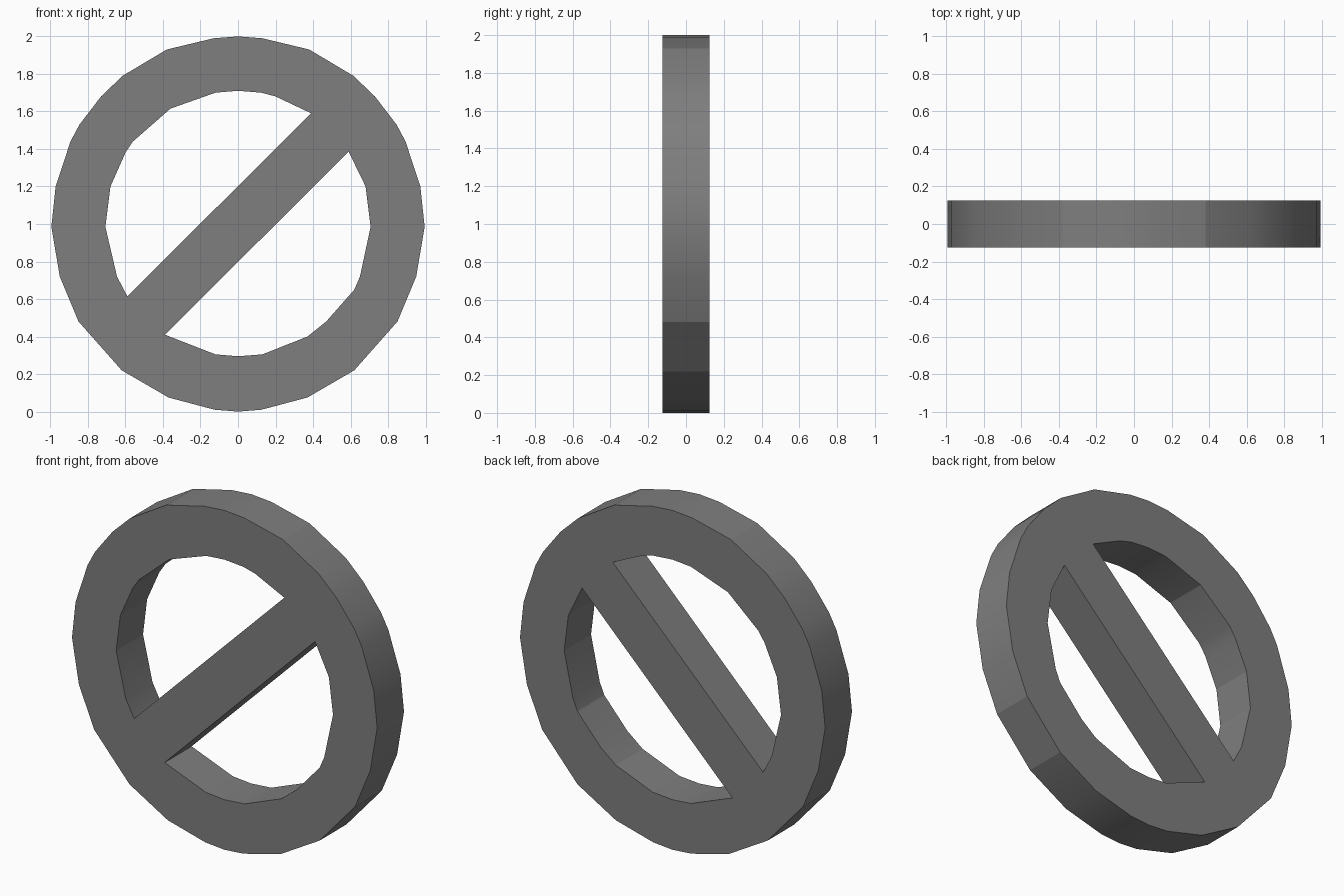
import bpy, bmesh, math

if "Cube" in bpy.data.objects:
    bpy.data.objects.remove(bpy.data.objects["Cube"])

HALF = 0.125  # half thickness of the sign

# Right half of the outer rim, top to bottom (x, z); the left half is mirrored
rim = [(0, 2), (.13, 1.99), (.38, 1.93), (.615, 1.79), (.73, 1.68), (.845, 1.53),
       (.893, 1.44), (.972, 1.2), (.995, .985), (.95, .72), (.85, .48),
       (.62, .22), (.37, .075), (.125, .01), (0, 0)]
outer = rim + [(-x, z) for x, z in reversed(rim[1:-1])]

# The two openings left on either side of the diagonal bar
upper_hole = [(.39, 1.59), (.2, 1.68), (.125, 1.7), (0, 1.71), (-.12, 1.7), (-.36, 1.615),
              (-.56, 1.44), (-.60, 1.38), (-.68, 1.2), (-.707, .985), (-.645, .72), (-.59, .615)]
lower_hole = [(-.39, .41), (-.12, .305), (0, .295), (.13, .305), (.37, .40), (.47, .48),
              (.62, .65), (.65, .72), (.707, .985), (.68, 1.2), (.59, 1.385)]

# Front plate: fill between the rim and the openings
bm = bmesh.new()
edges = []
for loop in (outer, upper_hole, lower_hole):
    vs = [bm.verts.new((x, -HALF, z)) for x, z in loop]
    edges += [bm.edges.new((v, vs[(i + 1) % len(vs)])) for i, v in enumerate(vs)]
bmesh.ops.triangle_fill(bm, use_beauty=True, edges=edges, normal=(0, -1, 0))

# Thickness
ext = bmesh.ops.extrude_face_region(bm, geom=bm.faces[:], use_keep_orig=True)
moved = [g for g in ext["geom"] if isinstance(g, bmesh.types.BMVert)]
bmesh.ops.translate(bm, verts=moved, vec=(0, 2 * HALF, 0))
bmesh.ops.recalc_face_normals(bm, faces=bm.faces[:])

mesh = bpy.data.meshes.new("prohibition_ring")
bm.to_mesh(mesh)
bm.free()
sign = bpy.data.objects.new("prohibition_ring", mesh)
bpy.context.collection.objects.link(sign)

grey = bpy.data.materials.new("dark grey")
grey.diffuse_color = (0.21, 0.21, 0.21, 1)
grey.use_nodes = True
grey.node_tree.nodes["Principled BSDF"].inputs["Base Color"].default_value = grey.diffuse_color
mesh.materials.append(grey)

# Soft rim facets, crisp front and back edges
bpy.context.view_layer.objects.active = sign
sign.select_set(True)
bpy.ops.object.shade_smooth_by_angle(angle=math.radians(16))
